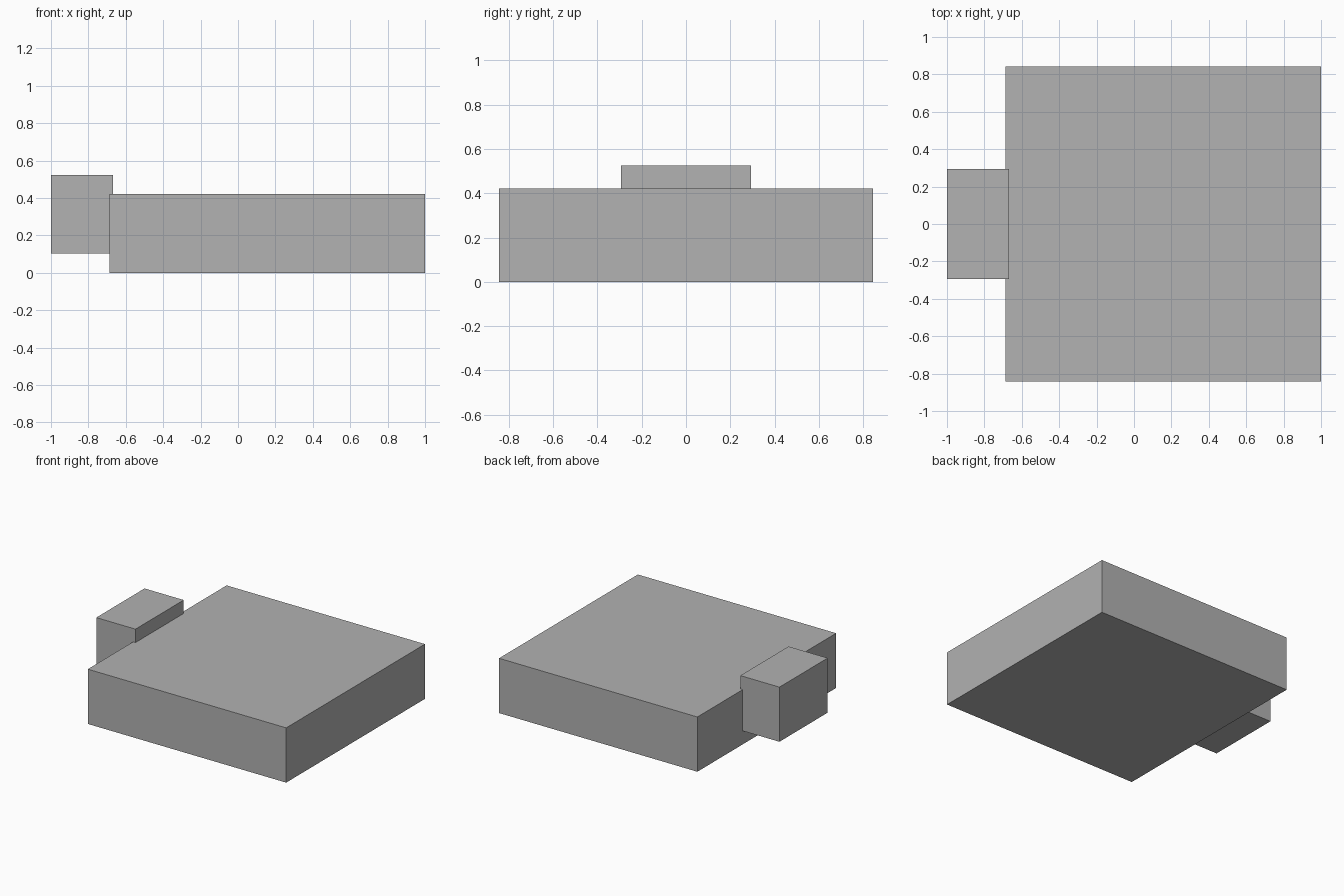
import bpy

if "Cube" in bpy.data.objects:
    bpy.data.objects.remove(bpy.data.objects["Cube"])

grey = bpy.data.materials.new("plain grey")
grey.diffuse_color = (0.445, 0.445, 0.445, 1)
grey.use_nodes = True
grey.node_tree.nodes["Principled BSDF"].inputs["Base Color"].default_value = grey.diffuse_color


def box(name, low, high):
    """Axis-aligned box between two corners."""
    centre = [(a + b) / 2 for a, b in zip(low, high)]
    bpy.ops.mesh.primitive_cube_add(size=1, location=centre)
    obj = bpy.context.object
    obj.name = name
    obj.scale = [b - a for a, b in zip(low, high)]
    bpy.ops.object.transform_apply(location=False, rotation=False, scale=True)
    obj.data.materials.append(grey)
    return obj


# Wide square slab
box("body", (-0.687, -0.843, 0), (1, 0.843, 0.421))
# Small raised block overlapping the slab's left edge
box("head", (-1, -0.293, 0.104), (-0.667, 0.293, 0.524))
